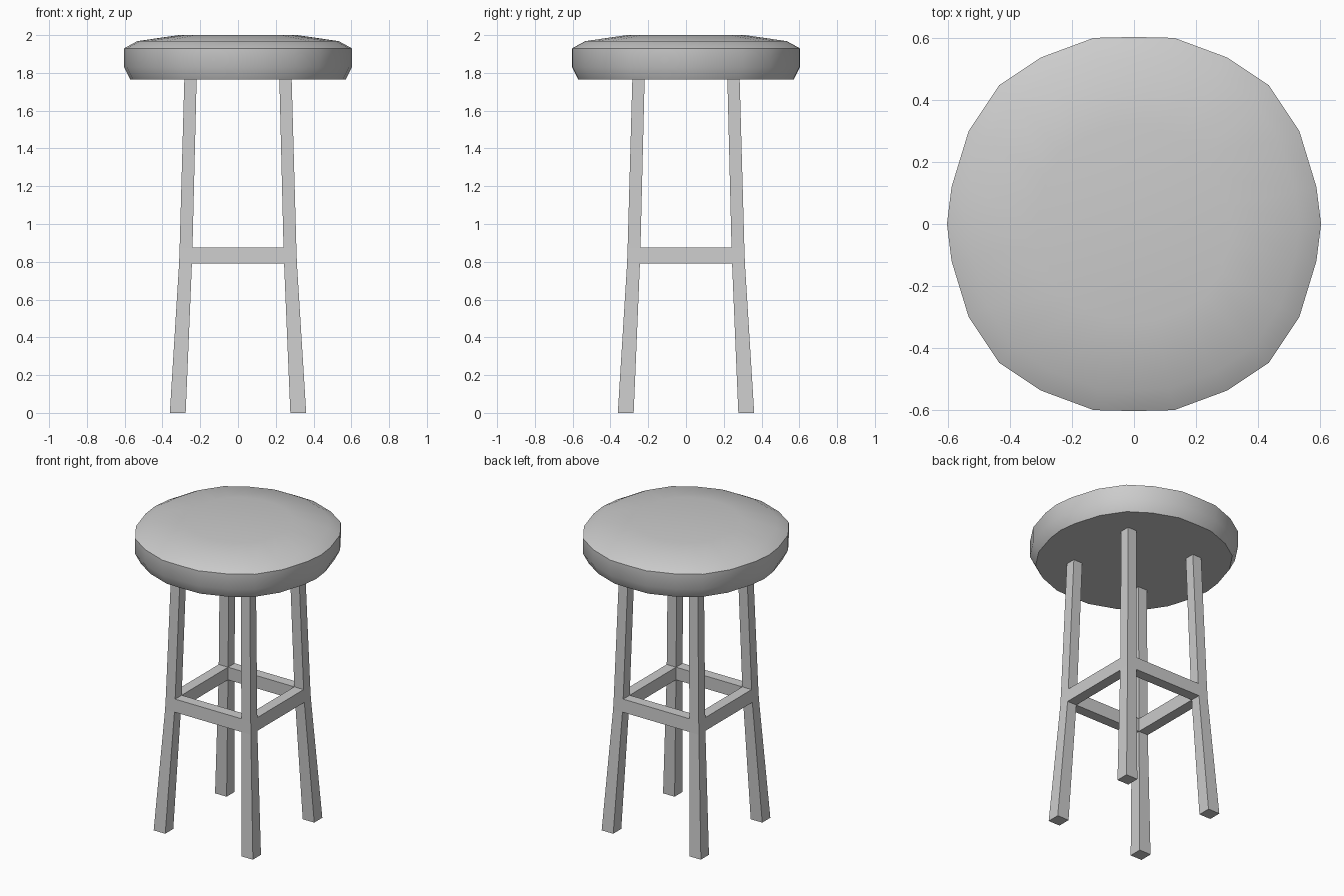
import bpy, bmesh, math

if "Cube" in bpy.data.objects:
    bpy.data.objects.remove(bpy.data.objects["Cube"])

def finish(name, bm, smooth=None):
    bmesh.ops.recalc_face_normals(bm, faces=bm.faces)
    mesh = bpy.data.meshes.new(name)
    bm.to_mesh(mesh)
    bm.free()
    obj = bpy.data.objects.new(name, mesh)
    bpy.context.collection.objects.link(obj)
    if smooth:
        bpy.ops.object.select_all(action='DESELECT')
        obj.select_set(True)
        bpy.context.view_layer.objects.active = obj
        bpy.ops.object.shade_smooth_by_angle(angle=math.radians(smooth))
    return obj

# Seat: 24-sided cushion, slightly domed on top, flat underneath
quarter = [(0.603, 0.0), (0.588, 0.12), (0.533, 0.30), (0.435, 0.447), (0.30, 0.537), (0.13, 0.60)]
outline = quarter + [(0.0, 0.603)] + [(-x, y) for x, y in reversed(quarter[1:])]
outline += [(-x, -y) for x, y in outline]
profile = [(0.945, 1.765), (1.0, 1.83), (1.0, 1.93), (0.885, 1.968), (0.52, 2.0)]
bm = bmesh.new()
rings = [[bm.verts.new((x * s, y * s, z)) for x, y in outline] for s, z in profile]
n = len(outline)
for lo, hi in zip(rings, rings[1:]):
    for i in range(n):
        j = (i + 1) % n
        bm.faces.new((lo[i], lo[j], hi[j], hi[i]))
bm.faces.new(rings[0])
bm.faces.new(rings[-1])
finish("seat", bm, 35)

# Frame: four splayed, kinked legs joined by flush rungs, as (z, inner, outer) levels
levels = [(0.0, 0.277, 0.361), (0.79, 0.244, 0.312), (0.875, 0.241, 0.309), (1.77, 0.219, 0.284)]
bm = bmesh.new()
legs = {}
for sx in (-1, 1):
    for sy in (-1, 1):
        # corner order: inner, outer-x, outer, outer-y
        leg = [[bm.verts.new((sx * x, sy * y, z)) for x, y in ((a, a), (b, a), (b, b), (a, b))]
               for z, a, b in levels]
        legs[sx, sy] = leg
        for k in range(3):
            for i in range(4):
                # leave the two inner sides open where the rungs attach
                if k == 1 and i in (0, 3):
                    continue
                j = (i + 1) % 4
                bm.faces.new((leg[k][i], leg[k][j], leg[k + 1][j], leg[k + 1][i]))
        bm.faces.new(leg[0])
        bm.faces.new(leg[3])

def rung(leg_a, leg_b, side):
    ends = [(g[1][0], g[1][side], g[2][side], g[2][0]) for g in (leg_a, leg_b)]
    for i in range(4):
        j = (i + 1) % 4
        bm.faces.new((ends[0][i], ends[0][j], ends[1][j], ends[1][i]))

for s in (-1, 1):
    rung(legs[-1, s], legs[1, s], 3)
    rung(legs[s, -1], legs[s, 1], 1)
finish("leg_frame", bm)
